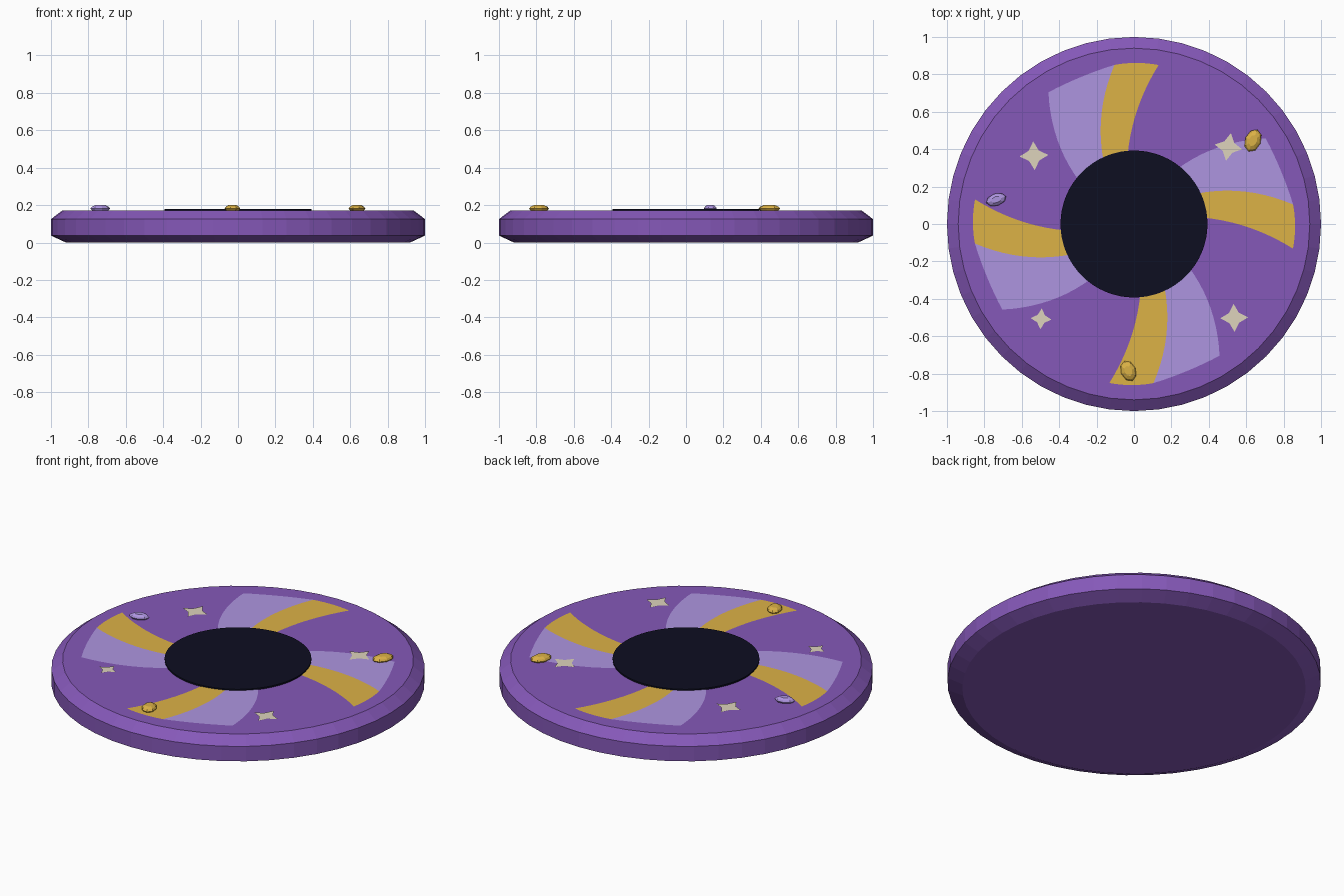
import bpy, bmesh, math
from math import cos, sin, radians, pi

if "Cube" in bpy.data.objects:
    bpy.data.objects.remove(bpy.data.objects["Cube"])


def material(name, r, g, b):
    lin = [(c / 255 / 12.92 if c < 10 else ((c / 255 + 0.055) / 1.055) ** 2.4) for c in (r, g, b)]
    m = bpy.data.materials.new(name)
    m.diffuse_color = (*lin, 1)
    m.use_nodes = True
    m.node_tree.nodes["Principled BSDF"].inputs["Base Color"].default_value = m.diffuse_color
    return m


PURPLE = material("purple", 133, 88, 184)
LILAC = material("lilac", 174, 149, 224)
GOLD = material("gold", 220, 178, 70)
CREAM = material("cream", 222, 212, 188)
BLACK = material("night_black", 13, 14, 33)
TOP = 0.171


def finish(name, bm, mat):
    bmesh.ops.recalc_face_normals(bm, faces=bm.faces)
    me = bpy.data.meshes.new(name)
    bm.to_mesh(me)
    bm.free()
    me.materials.append(mat)
    ob = bpy.data.objects.new(name, me)
    bpy.context.collection.objects.link(ob)
    return ob


def lathe(name, profile, n, mat, sx=1, sy=1):
    """Stack of (radius, z) rings closed by flat caps."""
    bm = bmesh.new()
    rings = [[bm.verts.new((r * sx * cos(2 * pi * i / n), r * sy * sin(2 * pi * i / n), z))
              for i in range(n)] for r, z in profile]
    for a, b in zip(rings, rings[1:]):
        for i in range(n):
            j = (i + 1) % n
            bm.faces.new((a[i], a[j], b[j], b[i]))
    bm.faces.new(rings[0][::-1])
    bm.faces.new(rings[-1])
    return finish(name, bm, mat)


def plate(name, rows, mat, z=TOP + 0.002):
    """Thin upward-facing sheet from rows of xy points."""
    bm = bmesh.new()
    grid = [[bm.verts.new((x, y, z)) for x, y in row] for row in rows]
    for a, b in zip(grid, grid[1:]):
        for i in range(len(a) - 1):
            bm.faces.new((a[i], a[i + 1], b[i + 1], b[i]))
    ob = finish(name, bm, mat)
    if ob.data.polygons[0].normal.z < 0:
        ob.data.flip_normals()
    return ob


# bevelled round body and dark centre
lathe("disc_body", [(0.92, 0.0), (1.0, 0.037), (1.0, 0.125), (0.94, TOP)], 48, PURPLE)
lathe("dark_centre", [(0.393, TOP - 0.01), (0.393, 0.18)], 64, BLACK)


# curved swirl stripes: the edge angles drift as the radius grows
def stripe(name, low, high, outer, turn, mat):
    rows = []
    for k in range(11):
        t = k / 10
        row = []
        for i in range(9):
            s = i / 8
            a0 = low[0] + (low[1] - low[0]) * t
            a1 = high[0] + (high[1] - high[0]) * t
            r_out = outer[0] + (outer[1] - outer[0]) * s - outer[2] * 4 * s * (1 - s)
            r = 0.38 + (r_out - 0.38) * t
            a = radians(a0 + (a1 - a0) * s + turn)
            row.append((r * cos(a), r * sin(a)))
        rows.append(row)
    plate(name, rows, mat)


for q in range(4):
    stripe(f"gold_stripe_{q + 1}", (5, -8.8), (25.5, 7), (0.86, 0.857, -0.003), 90 * q, GOLD)
    stripe(f"lilac_stripe_{q + 1}", (25.5, 7), (51.5, 33), (0.857, 0.84, 0.013), 90 * q, LILAC)

# four-pointed stars
for k, (x, y, r, tilt) in enumerate([(-0.535, 0.365, 0.077, 3), (0.505, 0.412, 0.075, -10),
                                     (0.535, -0.502, 0.075, 2), (-0.497, -0.507, 0.056, -4)]):
    bm = bmesh.new()
    ring = []
    for i in range(8):
        rad = r if i % 2 == 0 else r * 0.5
        a = radians(45 * i + tilt)
        ring.append(bm.verts.new((x + rad * cos(a), y + rad * sin(a), TOP + 0.004)))
    mid = bm.verts.new((x, y, TOP + 0.004))
    for i in range(8):
        bm.faces.new((mid, ring[i], ring[(i + 1) % 8]))
    ob = finish(f"star_{k + 1}", bm, CREAM)
    if ob.data.polygons[0].normal.z < 0:
        ob.data.flip_normals()

# faceted oval gems
for name, x, y, a, b, ang, mat in [("gold_gem_1", 0.636, 0.446, 0.063, 0.043, 68, GOLD),
                                   ("gold_gem_2", -0.03, -0.786, 0.057, 0.041, 112, GOLD),
                                   ("lilac_gem", -0.737, 0.13, 0.056, 0.033, 18, LILAC)]:
    gem = lathe(name, [(0.7, 0.165), (1.0, 0.181), (0.85, 0.191), (0.5, 0.2)], 8, mat, a, b)
    gem.location = (x, y, 0)
    gem.rotation_euler = (0, 0, radians(ang))
